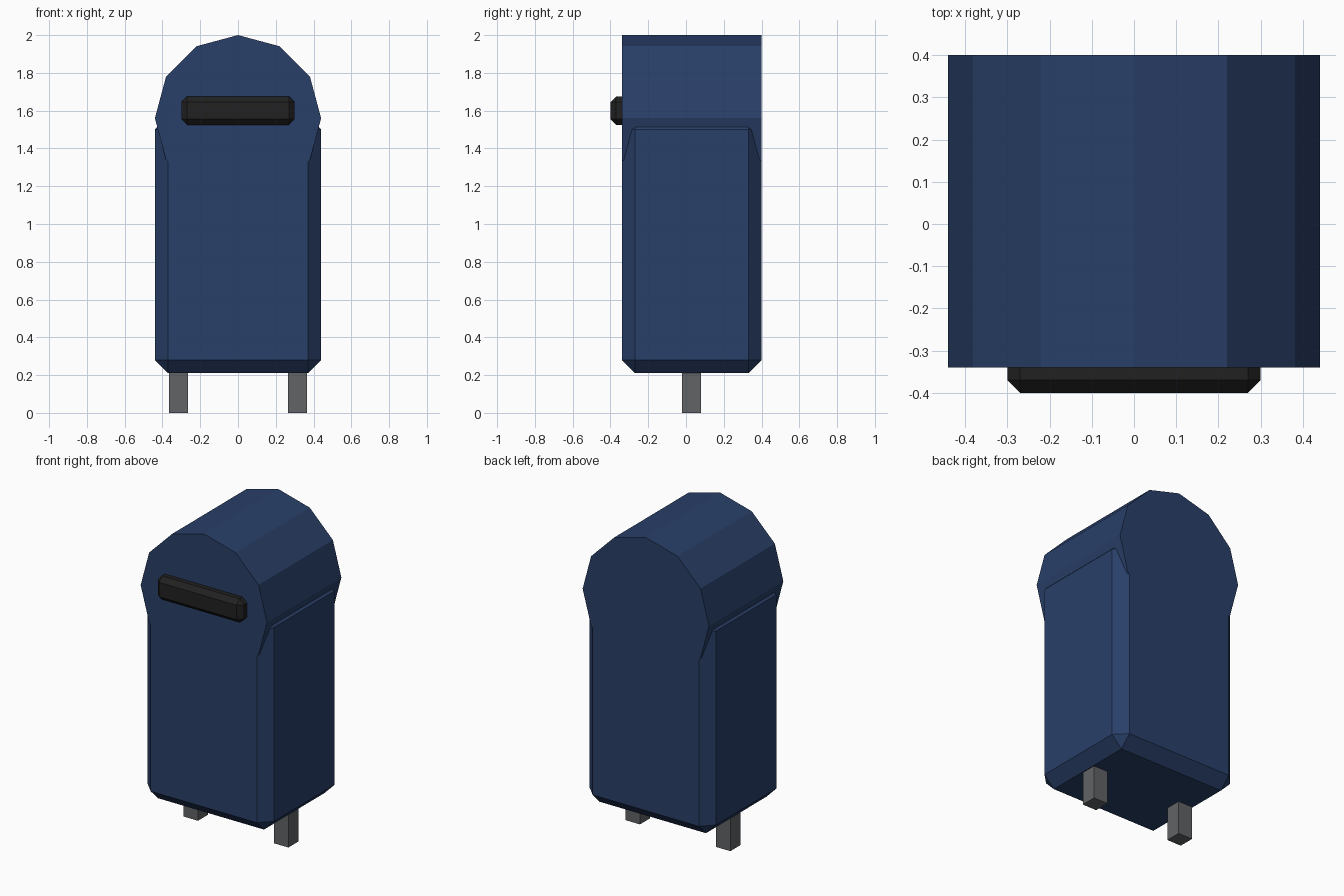
import bpy, bmesh, math
from mathutils import Matrix

if "Cube" in bpy.data.objects:
    bpy.data.objects.remove(bpy.data.objects["Cube"])


def material(name, rgb):
    m = bpy.data.materials.new(name)
    m.diffuse_color = (*rgb, 1)
    m.use_nodes = True
    m.node_tree.nodes["Principled BSDF"].inputs["Base Color"].default_value = m.diffuse_color
    return m


BLUE = material("blue_paint", (0.022, 0.05, 0.14))
BLACK = material("black_trim", (0.015, 0.015, 0.015))
METAL = material("grey_metal", (0.12, 0.125, 0.13))


def finish(name, bm, mat):
    bmesh.ops.recalc_face_normals(bm, faces=bm.faces)
    mesh = bpy.data.meshes.new(name)
    bm.to_mesh(mesh)
    bm.free()
    mesh.materials.append(mat)
    obj = bpy.data.objects.new(name, mesh)
    bpy.context.collection.objects.link(obj)
    return obj


def box(name, center, size, mat, chamfer=0):
    bm = bmesh.new()
    bmesh.ops.create_cube(bm, size=1)
    bmesh.ops.scale(bm, vec=size, verts=bm.verts)
    bmesh.ops.translate(bm, vec=center, verts=bm.verts)
    obj = finish(name, bm, mat)
    if chamfer:
        mod = obj.modifiers.new("chamfer", 'BEVEL')
        mod.width = chamfer
        mod.segments = 1
    return obj


# Main box with chamfered edges
box("body", (0, 0.03, 0.89), (0.88, 0.74, 1.36), BLUE, 0.07)

# Twelve-sided drum forming the rounded top, lying along y
bm = bmesh.new()
bmesh.ops.create_cone(bm, cap_ends=True, segments=12, radius1=0.44, radius2=0.44, depth=0.74,
                      matrix=Matrix.Translation((0, 0.03, 1.56)) @ Matrix.Rotation(math.pi / 2, 4, 'X'))
finish("rounded_top", bm, BLUE)

# Letter slot on the front
box("letter_slot", (0, -0.34, 1.60), (0.60, 0.12, 0.15), BLACK, 0.03)

# Two square legs
for side, x in (("left", -0.315), ("right", 0.315)):
    box(side + "_leg", (x, 0.03, 0.125), (0.10, 0.10, 0.25), METAL)
